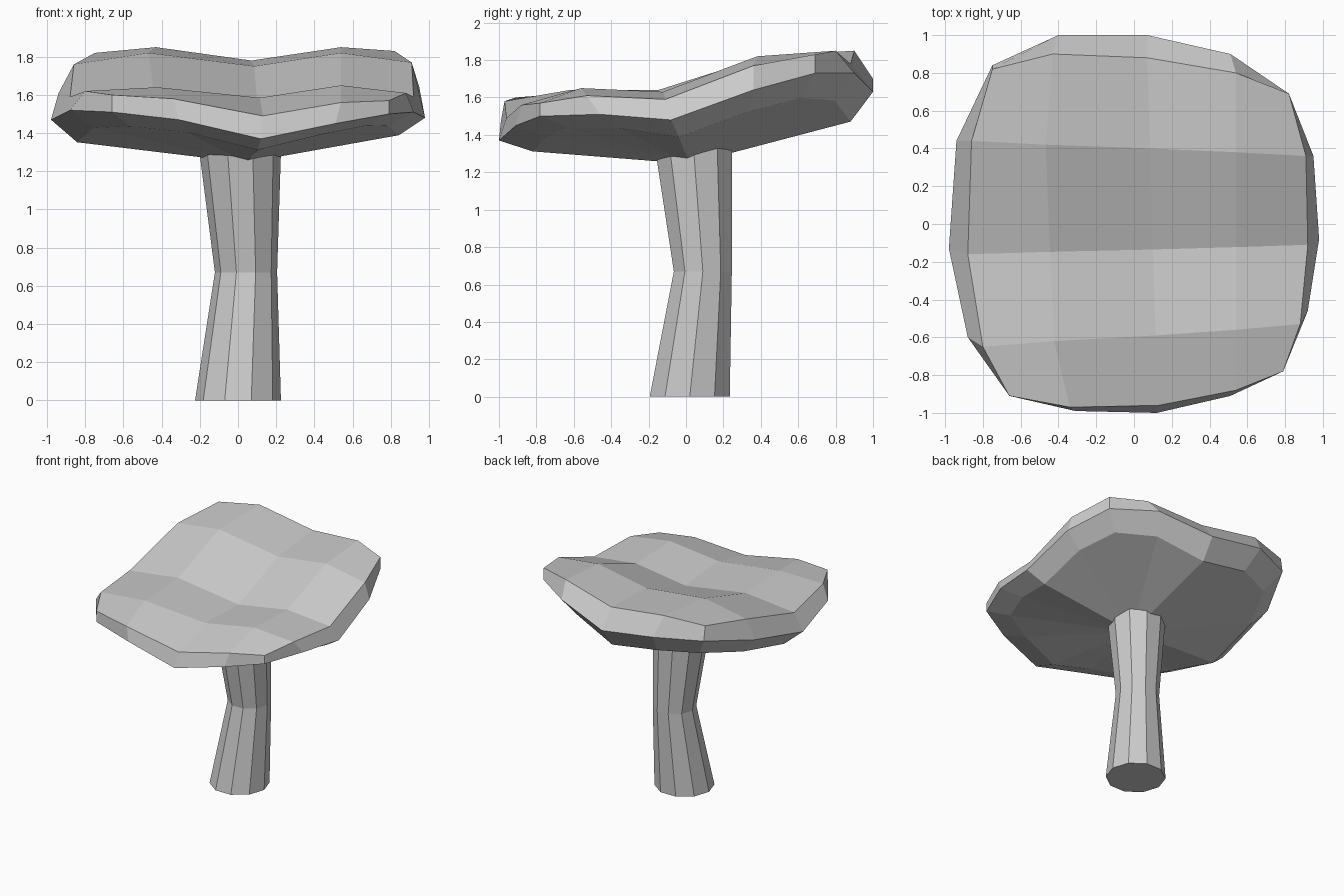
import bpy, bmesh
from math import cos, sin, pi

if "Cube" in bpy.data.objects:
    bpy.data.objects.remove(bpy.data.objects["Cube"])


def finish(bm, name):
    bmesh.ops.recalc_face_normals(bm, faces=bm.faces)
    me = bpy.data.meshes.new(name)
    bm.to_mesh(me)
    bm.free()
    ob = bpy.data.objects.new(name, me)
    bpy.context.collection.objects.link(ob)
    return ob


def bridge(bm, a, b):
    n = len(a)
    for i in range(n):
        bm.faces.new((a[i], a[(i + 1) % n], b[(i + 1) % n], b[i]))


# Stem: pinched, slightly bent ten-sided column (x, y, z, radius)
bm = bmesh.new()
N = 10
rings = []
for cx, cy, z, r in [(0, .02, 0, .225), (.042, .09, .67, .163), (.01, .04, 1.33, .216)]:
    rings.append([bm.verts.new((cx + r * cos(2 * pi * i / N), cy + r * sin(2 * pi * i / N), z))
                  for i in range(N)])
for a, b in zip(rings, rings[1:]):
    bridge(bm, a, b)
bm.faces.new(rings[0])
bm.faces.new(rings[-1])
finish(bm, "stem")

# Cap outlines, clockwise from the back left corner, four spans per side
top_rim = [(-.75, .82, 1.82), (-.43, .90, 1.85), (.07, .88, 1.78), (.54, .80, 1.85),
           (.82, .69, 1.83), (.91, .36, 1.77), (.92, -.11, 1.59), (.88, -.53, 1.61),
           (.79, -.78, 1.57), (.54, -.88, 1.56), (.13, -.96, 1.49), (-.34, -.97, 1.58),
           (-.66, -.91, 1.60), (-.80, -.65, 1.62), (-.88, -.16, 1.59), (-.86, .44, 1.76)]
wide_rim = [(-.75, .84, 1.70), (-.40, 1.0, 1.70), (.07, 1.0, 1.63), (.51, .90, 1.73),
            (.82, .69, 1.73), (.95, .36, 1.64), (.98, -.08, 1.48), (.92, -.46, 1.51),
            (.79, -.78, 1.50), (.51, -.91, 1.45), (.12, -1.0, 1.37), (-.31, -.99, 1.47),
            (-.66, -.91, 1.51), (-.88, -.60, 1.52), (-.98, -.13, 1.47), (-.94, .44, 1.61)]
bm = bmesh.new()
top = [bm.verts.new(p) for p in top_rim]
wide = [bm.verts.new(p) for p in wide_rim]
low = [bm.verts.new((x * .86, y * .85 + .03, z - (.11 + .05 * y - .015 * x)))
       for x, y, z in wide_rim]
bridge(bm, top, wide)
bridge(bm, wide, low)

# Underside fan towards the stem
apex = bm.verts.new((.04, .02, 1.245))
for i in range(16):
    bm.faces.new((low[i], low[(i + 1) % 16], apex))

# Wavy top: inner grid points follow the rim rows and columns
grid = [top[0:5]]
for j, heights in enumerate([(1.82, 1.75, 1.82), (1.64, 1.56, 1.63), (1.64, 1.585, 1.65)], 1):
    left, right = top[16 - j], top[4 + j]
    row = [left]
    for i, z in enumerate(heights, 1):
        back, front = top[i].co.x, top[12 - i].co.x
        x = back + (front - back) * j / 4
        if i == 1:
            x -= .06
        f = i / 4
        y = left.co.y * (1 - f) + right.co.y * f
        row.append(bm.verts.new((x, y, z)))
    grid.append(row + [right])
grid.append(top[8:13][::-1])
for a, b in zip(grid, grid[1:]):
    for i in range(4):
        bm.faces.new((a[i], a[i + 1], b[i + 1], b[i]))
finish(bm, "cap")
